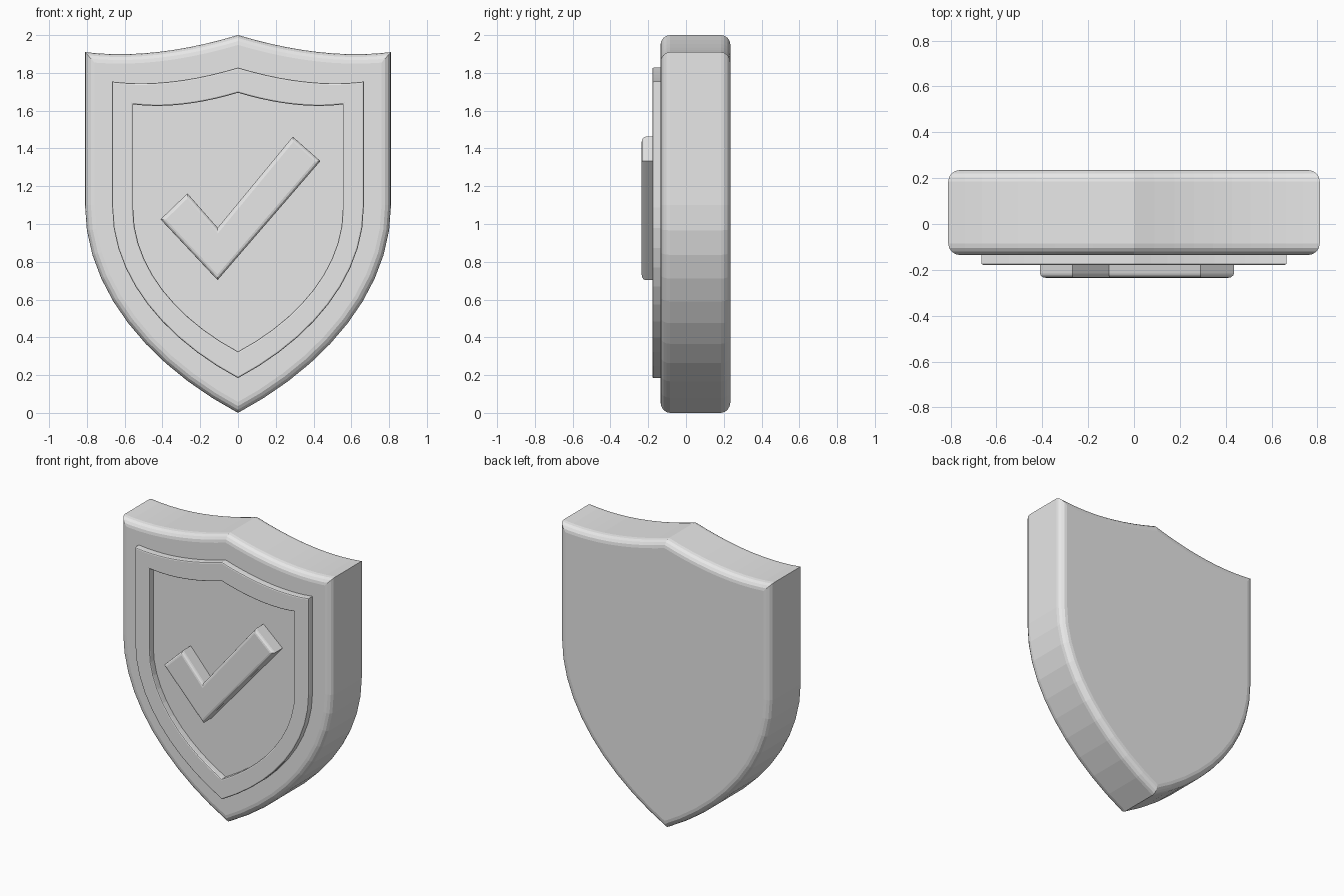
import bpy
import bmesh
from mathutils import Vector
from mathutils.geometry import interpolate_bezier

cube = bpy.data.objects.get("Cube")
if cube:
    bpy.data.objects.remove(cube)

grey = bpy.data.materials.new("light_grey")
grey.use_nodes = True
grey.diffuse_color = (0.8, 0.8, 0.8, 1)
grey.node_tree.nodes["Principled BSDF"].inputs["Base Color"].default_value = (0.8, 0.8, 0.8, 1)


def shield_outline(scale=1.0, centre=1.0):
    """Closed (x, z) outline, scaled about the middle of the shield."""
    def curve(a, b, c, d, steps):
        return [p.xy for p in interpolate_bezier(*(Vector((*q, 0)) for q in (a, b, c, d)), steps)]

    top = curve((0, 2), (0.3, 1.91), (0.57, 1.88), (0.81, 1.91), 11)
    side = curve((0.81, 1.1), (0.81, 0.65), (0.47, 0.25), (0, 0), 11)
    half = top + side
    mirrored = [Vector((-p.x, p.y)) for p in reversed(half[1:-1])]
    return [(p.x * scale, (p.y - 1) * scale + centre) for p in half + mirrored]


def make_plate(name, outline, front, back, radius, segments, hole=None, round_back=False):
    """Extrude an outline in y, optionally with a hole, and round its rims."""
    bm = bmesh.new()

    def loop(points, y):
        return [bm.verts.new((x, y, z)) for x, z in points]

    def bridge(a, b):
        for i in range(len(a)):
            j = (i + 1) % len(a)
            bm.faces.new((a[i], a[j], b[j], b[i]))

    def rim(verts):
        return [bm.edges.get((verts[i - 1], verts[i])) for i in range(len(verts))]

    f, b = loop(outline, front), loop(outline, back)
    bridge(f, b)
    if hole:
        hf, hb = loop(hole, front), loop(hole, back)
        bridge(hf, hb)
        bridge(f, hf)
        bridge(b, hb)
    else:
        bm.faces.new(f)
        bm.faces.new(b)
    rims = rim(f)
    if hole:
        rims += rim(hf)
    if round_back:
        rims += rim(b)
    bmesh.ops.recalc_face_normals(bm, faces=bm.faces)
    bmesh.ops.bevel(bm, geom=rims, offset=radius, offset_type='OFFSET',
                    segments=segments, profile=0.5, affect='EDGES', clamp_overlap=False)
    bmesh.ops.recalc_face_normals(bm, faces=bm.faces)
    mesh = bpy.data.meshes.new(name)
    bm.to_mesh(mesh)
    bm.free()
    mesh.materials.append(grey)
    obj = bpy.data.objects.new(name, mesh)
    bpy.context.collection.objects.link(obj)
    return obj


# Thick shield with rounded front and back rims
make_plate("shield_body", shield_outline(), -0.135, 0.235, 0.05, 4, round_back=True)

# Raised border following the shield shape
make_plate("raised_border", shield_outline(0.822, 1.006), -0.178, -0.12, 0.008, 2,
           hole=shield_outline(0.685, 1.01))

# Raised check mark in the middle
check = [(-0.41, 1.025), (-0.268, 1.162), (-0.108, 0.98),
         (0.29, 1.462), (0.436, 1.333), (-0.108, 0.703)]
make_plate("check_mark", check, -0.235, -0.12, 0.02, 3)
